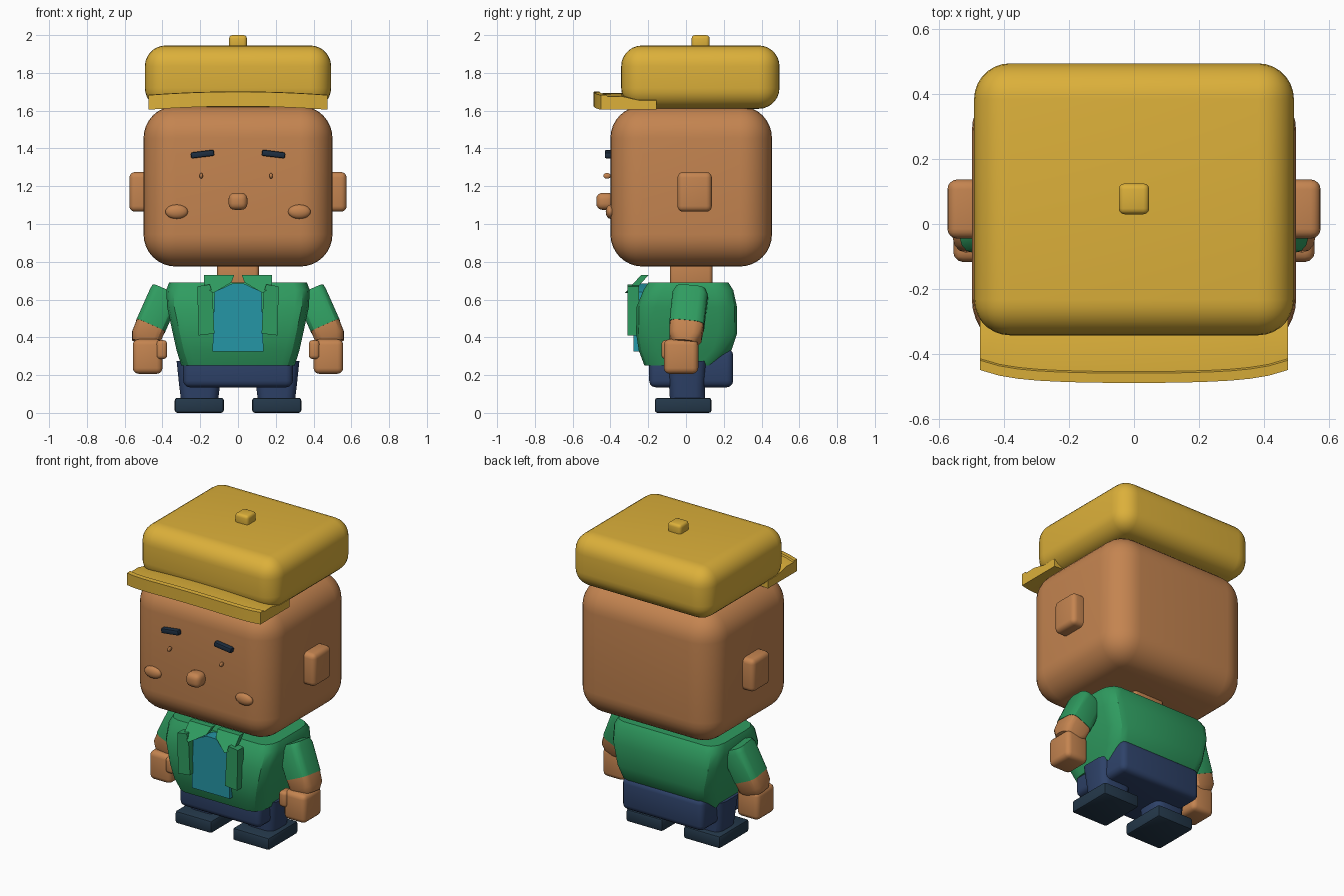
import bpy
import bmesh
from math import radians, sin, cos, pi
from mathutils import Matrix, Vector

cube = bpy.data.objects.get("Cube")
if cube:
    bpy.data.objects.remove(cube, do_unlink=True)


def colour(name, code):
    def lin(c):
        return c / 12.92 if c <= 0.04045 else ((c + 0.055) / 1.055) ** 2.4
    rgba = [lin(int(code[i:i + 2], 16) / 255) for i in (0, 2, 4)] + [1]
    m = bpy.data.materials.new(name)
    m.use_nodes = True
    m.diffuse_color = rgba
    m.node_tree.nodes["Principled BSDF"].inputs["Base Color"].default_value = rgba
    return m


yellow = colour("hat yellow", "DCB03A")
skin = colour("skin brown", "C48450")
green = colour("jacket green", "2F9C60")
teal = colour("shirt teal", "2596A6")
navy = colour("trouser navy", "2E4269")
slate = colour("shoe slate", "24384A")
ink = colour("brow ink", "1E2E40")


def finish(bm, name, mat, mx=None, angle=30):
    if mx:
        bm.transform(mx)
    bmesh.ops.recalc_face_normals(bm, faces=bm.faces)
    me = bpy.data.meshes.new(name)
    bm.to_mesh(me)
    bm.free()
    me.materials.append(mat)
    me.shade_smooth()
    me.set_sharp_from_angle(angle=radians(angle))
    ob = bpy.data.objects.new(name, me)
    bpy.context.collection.objects.link(ob)
    return ob


def rbox(name, lo, hi, r, mat, seg=3, mx=None):
    """Box between two corners with rounded edges."""
    lo, hi = Vector(lo), Vector(hi)
    bm = bmesh.new()
    bmesh.ops.create_cube(bm, size=1)
    bm.transform(Matrix.Translation((lo + hi) / 2) @ Matrix.Diagonal((*(hi - lo), 1)))
    bmesh.ops.bevel(bm, geom=bm.edges[:], offset=r, segments=seg, profile=0.5, affect='EDGES')
    return finish(bm, name, mat, mx)


def ball(name, c, size, mat):
    bm = bmesh.new()
    bmesh.ops.create_uvsphere(bm, u_segments=20, v_segments=12, radius=0.5)
    return finish(bm, name, mat, Matrix.Translation(c) @ Matrix.Diagonal((*size, 1)), 60)


def skin_rings(bm, rings):
    vs = [[bm.verts.new(p) for p in ring] for ring in rings]
    n = len(vs[0])
    for a, b in zip(vs, vs[1:]):
        for i in range(n):
            bm.faces.new((a[i], a[(i + 1) % n], b[(i + 1) % n], b[i]))
    bm.faces.new(vs[0][::-1])
    bm.faces.new(vs[-1])


def loft(name, sections, rx, ry, mat, mx=None, seg=3):
    """Stack of rounded rectangles; each section is z, x0, x1, y0, y1."""
    rings = []
    for z, x0, x1, y0, y1 in sections:
        ring = []
        for q, (cx, cy) in enumerate(((x1 - rx, y1 - ry), (x0 + rx, y1 - ry),
                                      (x0 + rx, y0 + ry), (x1 - rx, y0 + ry))):
            for k in range(seg + 1):
                a = (q + k / seg) * pi / 2
                ring.append((cx + rx * cos(a), cy + ry * sin(a), z))
        rings.append(ring)
    bm = bmesh.new()
    skin_rings(bm, rings)
    return finish(bm, name, mat, mx)


def plate(name, outline, y0, y1, mat, lean=0, base=0, mx=None):
    """Flat panel from an x, z outline, leaning back with height."""
    bm = bmesh.new()
    skin_rings(bm, [[(x, y + lean * (z - base), z) for x, z in outline] for y in (y0, y1)])
    return finish(bm, name, mat, mx)


# Head and face
rbox("head", (-0.5, -0.4, 0.775), (0.5, 0.455, 1.625), 0.17, skin, 8)
rbox("nose", (-0.05, -0.475, 1.075), (0.05, -0.38, 1.165), 0.033, skin, 4)
rbox("neck", (-0.11, -0.085, 0.66), (0.11, 0.14, 0.82), 0.02, skin)

# Hat with button
rbox("hat", (-0.493, -0.343, 1.61), (0.493, 0.495, 1.945), 0.11, yellow, 7)
rbox("hat_button", (-0.047, 0.03, 1.92), (0.047, 0.125, 2.0), 0.018, yellow)

# Brim: arched section swept across the front
rings = []
steps = 16
for i in range(steps + 1):
    t = 2 * i / steps - 1
    yf = -0.49 + 0.015 * t * t + 0.025 * t ** 6
    arch = 0.018 * (1 - t * t)
    section = ((-0.155, 1.605), (yf, 1.605), (yf, 1.682), (yf + 0.03, 1.684),
               (yf + 0.035, 1.674), (-0.34, 1.676), (-0.25, 1.655), (-0.155, 1.655))
    rings.append([(0.475 * t, y, z + arch) for y, z in section])
bm = bmesh.new()
skin_rings(bm, rings)
finish(bm, "hat_brim", yellow)

# Jacket, shirt and trousers
loft("jacket", [(0.25, -0.3, 0.3, -0.22, 0.17), (0.33, -0.325, 0.325, -0.25, 0.24),
                (0.42, -0.345, 0.345, -0.264, 0.27), (0.56, -0.375, 0.375, -0.262, 0.27),
                (0.65, -0.38, 0.38, -0.225, 0.25), (0.69, -0.365, 0.365, -0.2, 0.225)],
     0.075, 0.1, green)
plate("shirt", [(-0.135, 0.325), (0.135, 0.325), (0.125, 0.64), (0.03, 0.685),
                (-0.03, 0.685), (-0.125, 0.64)], -0.277, -0.19, teal)
rbox("trouser_seat", (-0.29, -0.195, 0.135), (0.29, 0.25, 0.34), 0.035, navy)

# Mirrored parts
for side, s in (("left", 1), ("right", -1)):
    flip = Matrix.Diagonal((s, 1, 1, 1))
    rbox(side + "_ear", (0.45, -0.045, 1.065), (0.575, 0.137, 1.275), 0.03, skin, 4, flip)
    ball(side + "_cheek", (0.325 * s, -0.4, 1.065), (0.12, 0.05, 0.075), skin)
    ball(side + "_eye", (0.185 * s - 0.01, -0.418, 1.255), (0.018, 0.04, 0.03), skin)
    tilt = flip @ Matrix.Translation((0.188, -0.41, 1.37)) @ Matrix.Rotation(radians(7), 4, 'Y')
    rbox(side + "_eyebrow", (-0.062, -0.02, -0.016), (0.062, 0.02, 0.016), 0.008, ink, 2, tilt)

    # Lapel and collar
    plate(side + "_lapel", [(0.21, 0.41), (0.125, 0.42), (0.135, 0.635), (0.15, 0.68),
                            (0.215, 0.67)], -0.31, -0.25, green, mx=flip)
    plate(side + "_collar", [(0.18, 0.73), (0.02, 0.73), (0.035, 0.69), (0.13, 0.635),
                             (0.18, 0.67)], -0.31, -0.27, green, 0.9, 0.65, flip)

    # Arm
    arm = (flip @ Matrix.Translation((0.38, 0.025, 0.645))
           @ Matrix.Rotation(radians(-24), 4, 'Y') @ Matrix.Rotation(radians(-6), 4, 'X'))
    loft(side + "_sleeve", [(-0.205, -0.083, 0.083, -0.092, 0.092),
                            (-0.03, -0.083, 0.083, -0.094, 0.094),
                            (0.0, -0.08, 0.08, -0.08, 0.08)], 0.04, 0.045, green, arm)
    loft(side + "_forearm", [(-0.31, -0.06, 0.06, -0.065, 0.065),
                             (-0.27, -0.082, 0.078, -0.085, 0.085),
                             (-0.2, -0.081, 0.081, -0.09, 0.09)], 0.04, 0.045, skin, arm)
    rbox(side + "_hand", (0.4, -0.117, 0.207), (0.557, 0.065, 0.39), 0.03, skin, 3, flip)
    rbox(side + "_thumb", (0.375, -0.13, 0.285), (0.432, -0.05, 0.385), 0.02, skin, 3, flip)

    # Leg and shoe
    loft(side + "_leg", [(0.07, 0.105, 0.302, -0.085, 0.1), (0.15, 0.095, 0.312, -0.09, 0.1),
                         (0.275, 0.08, 0.325, -0.1, 0.11)], 0.05, 0.05, navy, flip)
    rbox(side + "_shoe", (0.075, -0.165, 0), (0.335, 0.135, 0.08), 0.014, slate, 2, flip)
